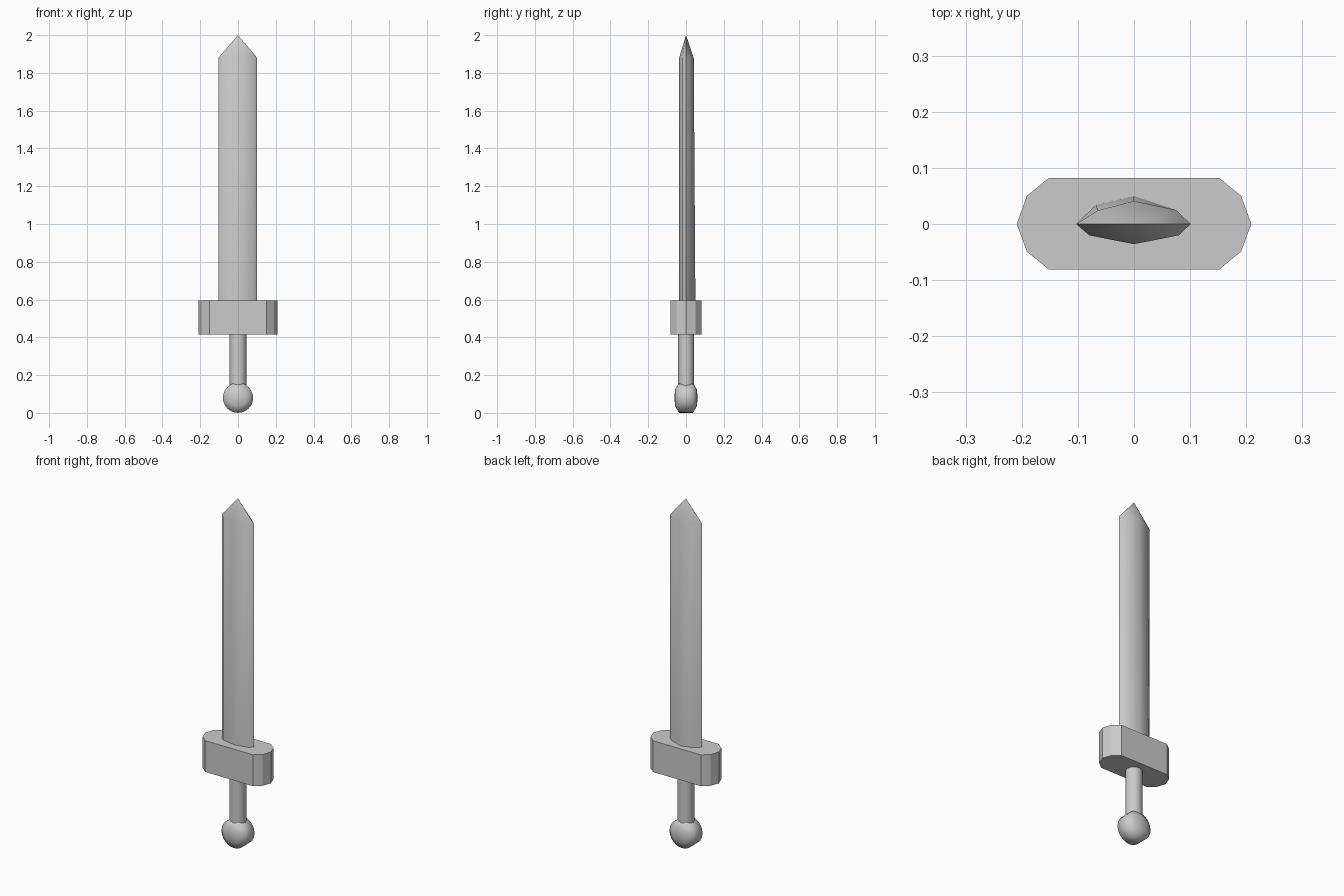
import bpy, bmesh
from math import sin, cos, tau, radians

if "Cube" in bpy.data.objects:
    bpy.data.objects.remove(bpy.data.objects["Cube"])


def loft(name, rings, angle=30):
    """Skin closed rings of equal length; single-point rings become fans."""
    bm = bmesh.new()
    vr = [[bm.verts.new(p) for p in ring] for ring in rings]
    for a, b in zip(vr, vr[1:]):
        n = max(len(a), len(b))
        for i in range(n):
            j = (i + 1) % n
            if len(a) == 1:
                bm.faces.new((a[0], b[j], b[i]))
            elif len(b) == 1:
                bm.faces.new((a[i], a[j], b[0]))
            else:
                bm.faces.new((a[i], a[j], b[j], b[i]))
    for ring in (vr[0], vr[-1]):
        if len(ring) > 2:
            bm.faces.new(ring)
    bmesh.ops.recalc_face_normals(bm, faces=bm.faces)
    me = bpy.data.meshes.new(name)
    bm.to_mesh(me)
    bm.free()
    ob = bpy.data.objects.new(name, me)
    bpy.context.collection.objects.link(ob)
    bpy.ops.object.select_all(action='DESELECT')
    ob.select_set(True)
    bpy.context.view_layer.objects.active = ob
    bpy.ops.object.shade_smooth_by_angle(angle=radians(angle))
    return ob


def at(outline, z):
    return [(x, y, z) for x, y in outline]


# Blade: slightly uneven lens section, a little thicker at the back of its base
front = [(-0.103, 0), (-0.08, -0.02), (0, -0.036), (0.08, -0.02), (0.101, 0)]
base = front + [(0.075, 0.025), (0, 0.05), (-0.068, 0.034)]
top = front + [(0.075, 0.025), (0, 0.041), (-0.065, 0.024)]
loft("blade", [at(base, 0.56), at(top, 1.88), [(0, 0, 2.0)]], 35)

# Cross guard: block with faceted rounded ends
half = [(0.152, -0.081), (0.191, -0.049), (0.209, 0), (0.191, 0.05), (0.152, 0.082)]
guard = half + [(-x, y) for x, y in reversed(half)]
loft("guard", [at(guard, 0.415), at(guard, 0.595)])

# Grip: plain round bar
circle = [(0.045 * cos(tau * i / 16), 0.043 * sin(tau * i / 16)) for i in range(16)]
loft("grip", [at(circle, 0.10), at(circle, 0.44)], 40)

# Pommel: flattened ball turned about the y axis
profile = [(-0.062, 0), (-0.057, 0.045), (-0.036, 0.08), (0.036, 0.08), (0.057, 0.045), (0.062, 0)]
rings = [[(r * cos(tau * i / 24), y, 0.08 + r * sin(tau * i / 24)) for i in range(24)]
         if r else [(0, y, 0.08)] for y, r in profile]
loft("pommel", rings, 70)
